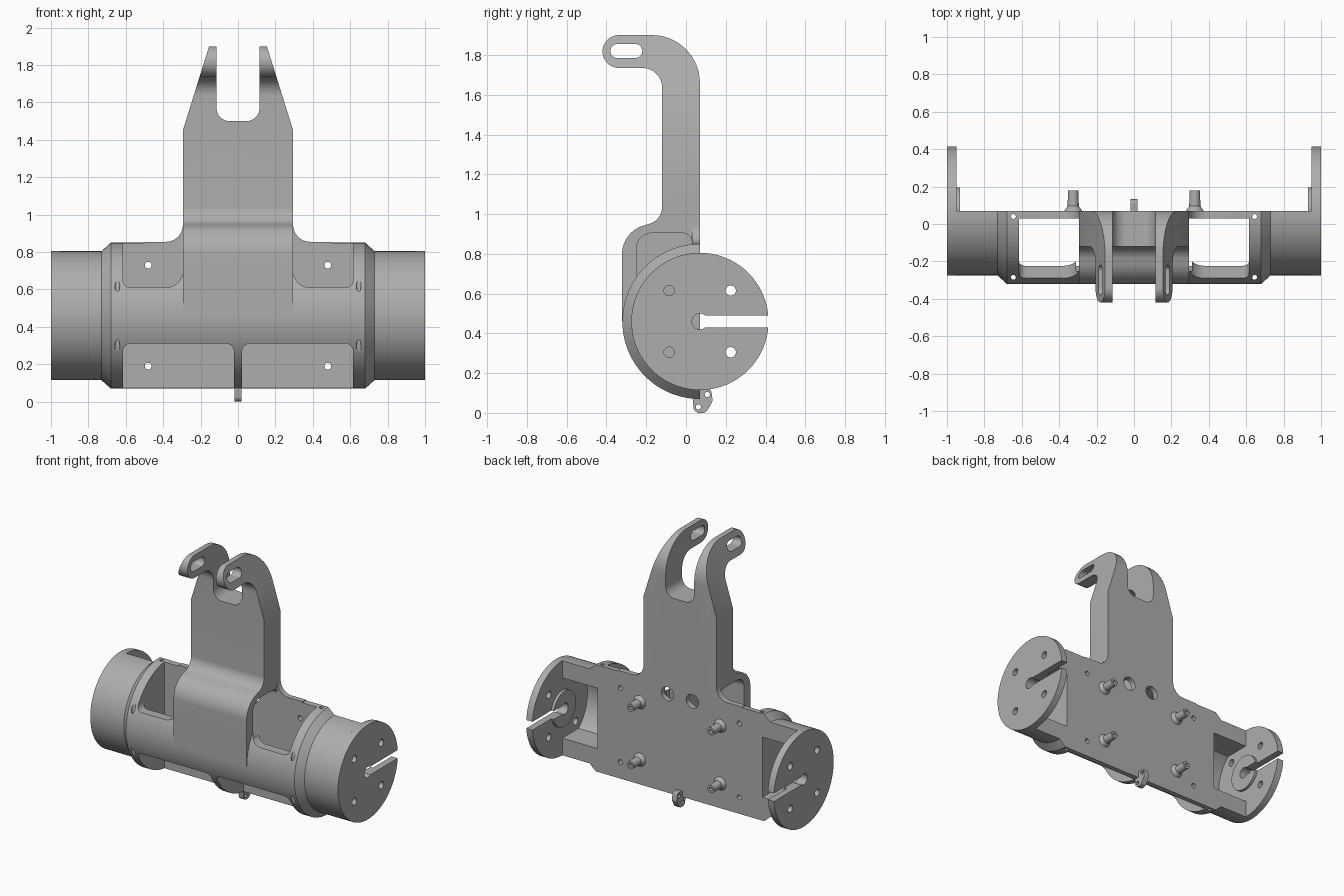
import bpy, bmesh, math
from mathutils import Vector

cube = bpy.data.objects.get("Cube")
if cube:
    bpy.data.objects.remove(cube, do_unlink=True)

CY, CZ = 0.07, 0.46          # tube axis
SHELL, END, WIN = 0.39, 0.345, 0.615
STEM = 0.295                 # half width of the upright

grey = bpy.data.materials.new("grey_metal")
grey.use_nodes = True
grey.diffuse_color = (0.42, 0.42, 0.42, 1)
grey.node_tree.nodes["Principled BSDF"].inputs["Base Color"].default_value = (0.42, 0.42, 0.42, 1)


def rounded(corners, steps=10):
    """Polygon from (a, b) or (a, b, radius) corners."""
    pts, n = [], len(corners)
    for i, c in enumerate(corners):
        p = Vector(c[:2])
        if len(c) == 2:
            pts.append(p)
            continue
        u = (Vector(corners[i - 1][:2]) - p).normalized()
        v = (Vector(corners[(i + 1) % n][:2]) - p).normalized()
        half = u.angle(v) / 2
        centre = p + (u + v).normalized() * c[2] / math.sin(half)
        s = p + u * c[2] / math.tan(half) - centre
        e = p + v * c[2] / math.tan(half) - centre
        for k in range(steps + 1):
            pts.append(centre + s.lerp(e, k / steps).normalized() * c[2])
    return pts


def segment(r, back, zmax=9):
    """Tube cross-section in (y, z), cut flat at y = back and at +-zmax."""
    a0 = math.acos((back - CY) / r)
    pts = []
    for k in range(49):
        a = a0 + (2 * math.pi - 2 * a0) * k / 48
        z = max(-zmax, min(zmax, r * math.sin(a)))
        pts.append((CY + r * math.cos(a), CZ + z))
    return pts


def circle(a, b, r, n=24):
    return [(a + r * math.cos(2 * math.pi * k / n), b + r * math.sin(2 * math.pi * k / n)) for k in range(n)]


def loft(name, axis, sections):
    """Join (position, polygon) sections along an axis into a solid."""
    place = {"x": lambda t, a, b: (t, a, b), "y": lambda t, a, b: (a, t, b), "z": lambda t, a, b: (a, b, t)}[axis]
    bm = bmesh.new()
    rings = [[bm.verts.new(place(t, p[0], p[1])) for p in poly] for t, poly in sections]
    n = len(rings[0])
    for r0, r1 in zip(rings, rings[1:]):
        for i in range(n):
            bm.faces.new((r0[i], r0[(i + 1) % n], r1[(i + 1) % n], r1[i]))
    bm.faces.new(rings[0])
    bm.faces.new(rings[-1])
    bmesh.ops.recalc_face_normals(bm, faces=bm.faces)
    mesh = bpy.data.meshes.new(name)
    bm.to_mesh(mesh)
    bm.free()
    mesh.materials.append(grey)
    ob = bpy.data.objects.new(name, mesh)
    bpy.context.collection.objects.link(ob)
    return ob


def prism(name, axis, poly, lo, hi):
    return loft(name, axis, [(lo, poly), (hi, poly)])


def combine(target, other, op="DIFFERENCE"):
    mod = target.modifiers.new("join", "BOOLEAN")
    mod.operation, mod.solver, mod.object = op, "EXACT", other
    bpy.context.view_layer.objects.active = target
    bpy.ops.object.modifier_apply(modifier=mod.name)
    bpy.data.objects.remove(other, do_unlink=True)


def drill(target, axis, a, b, r, lo, hi):
    combine(target, prism("drill", axis, circle(a, b, r), lo, hi))


def finish(ob):
    bpy.ops.object.select_all(action="DESELECT")
    ob.select_set(True)
    bpy.context.view_layer.objects.active = ob
    bpy.ops.object.shade_smooth_by_angle(angle=math.radians(30))


# Half-round body with stepped ends
steps = [(0.95, END), (0.73, END), (0.68, SHELL)]
body = loft("body", "x", [(-x, segment(r, CY)) for x, r in steps]
            + [(x, segment(r, CY)) for x, r in reversed(steps)])

# Upright with two forward hooks: side profile trimmed by a front outline
side = rounded([(CY, CZ), (CY, 1.9, 0.24), (-0.42, 1.9, 0.082), (-0.42, 1.735, 0.082), (-0.12, 1.735, 0.1),
                (-0.12, 0.97, 0.09), (-0.322, 0.91, 0.15), (-0.322, CZ)])
upright = prism("upright", "x", side, -0.4, 0.4)
half = [(STEM, 0.2), (STEM, 1.45), (0.139, 1.95), (0.115, 1.95), (0.115, 1.5, 0.07)]
outline = rounded(half + [(-c[0],) + c[1:] for c in reversed(half)])
combine(upright, prism("outline", "y", outline, -0.6, 0.3), "INTERSECT")
hook_slot = rounded([(-0.38, 1.785, 0.034), (-0.22, 1.785, 0.034), (-0.22, 1.855, 0.034), (-0.38, 1.855, 0.034)])
combine(upright, prism("hook_slot", "x", hook_slot, -0.5, 0.5))
combine(body, upright, "UNION")

# Filleted shoulder of the back plate
neck = [(0.5, 0.7), (0.5, 0.855), (STEM, 0.855, 0.09), (STEM, 1.1)]
neck = rounded(neck + [(-c[0],) + c[1:] for c in reversed(neck)])
combine(body, prism("neck", "y", neck, 0.03, CY), "UNION")

# Hollow interior
combine(body, prism("tube_cavity", "x", segment(0.33, 0.03), -WIN, WIN))
room = rounded([(-0.25, CZ), (-0.25, 0.905, 0.08), (0.03, 0.905, 0.05), (0.03, CZ)])
combine(body, prism("upright_cavity", "x", room, -0.31, 0.31))

for s in (-1, 1):
    # Front windows above and below
    upper = [(s * STEM, 0.61, 0.09), (s * WIN, 0.61, 0.04), (s * WIN, 0.96), (s * STEM, 0.96)]
    lower = [(s * 0.022, 0.31, 0.04), (s * WIN, 0.31, 0.04), (s * WIN, 0.0), (s * 0.022, 0.0)]
    for w in (upper, lower):
        combine(body, prism("window", "y", rounded(w), -0.6, 0.03))
    # Pocket open to the back at each end
    lo, hi = sorted((s * 0.665, s * 0.97))
    combine(body, prism("pocket", "x", segment(0.29, 0.12, 0.22), lo, hi))
    # Screw holes
    drill(body, "y", s * 0.1, 0.79, 0.05, -0.05, 0.2)
    for z in (0.19, 0.73):
        drill(body, "y", s * 0.48, z, 0.018, -0.02, 0.2)
    for y in (-0.285, 0.04):
        drill(body, "z", s * 0.645, y, 0.013, 0, 1)
finish(body)

# Web in the middle of the cavity
web = prism("centre_web", "x", segment(0.385, 0.05), -0.022, 0.022)
combine(web, prism("web_top", "x", rounded([(-0.28, CZ), (-0.28, 0.92, 0.1), (0.05, 0.92), (0.05, CZ)]),
                   -0.022, 0.022), "UNION")
for s in (-1, 1):
    drill(web, "y", s * 0.1, 0.79, 0.05, -0.05, 0.2)
finish(web)

# End discs with keyhole slot, screw holes and inner boss
for s, label in ((1, "left"), (-1, "right")):
    lo, hi = sorted((s * 0.95, s * 1.0))
    disc = prism(label + "_end_disc", "x", circle(CY, CZ, END, 80), lo, hi)
    lo, hi = sorted((s * 0.93, s * 0.96))
    combine(disc, prism("boss", "x", circle(CY, CZ, 0.13, 40), lo, hi), "UNION")
    lo, hi = sorted((s * 0.9, s * 1.1))
    drill(disc, "x", CY, CZ, 0.04, lo, hi)
    slot = [(CY, CZ - 0.03), (0.5, CZ - 0.03), (0.5, CZ + 0.03), (CY, CZ + 0.03)]
    combine(disc, prism("slot", "x", slot, lo, hi))
    for dy in (-0.155, 0.155):
        for dz in (-0.155, 0.155):
            drill(disc, "x", CY + dy, CZ + dz, 0.026, lo, hi)
    finish(disc)

    # Flared pins on the back plate
    for z, level in ((0.25, "lower"), (0.67, "upper")):
        x = s * 0.325
        pin = loft(f"{label}_{level}_pin", "y", [(0.06, circle(x, z, 0.055)), (0.075, circle(x, z, 0.045)),
                   (0.095, circle(x, z, 0.03)), (0.178, circle(x, z, 0.028))])
        drill(pin, "y", x, z, 0.013, 0.1, 0.3)
        finish(pin)

# Small lug under the body
lug = rounded([(0.03, 0.11), (0.04, 0.0, 0.03), (0.1, 0.0, 0.03), (0.135, 0.06, 0.03), (0.125, 0.12, 0.015)])
tab = prism("bottom_lug", "x", lug, -0.02, 0.02)
drill(tab, "x", 0.062, 0.03, 0.013, -0.1, 0.1)
drill(tab, "x", 0.107, 0.092, 0.013, -0.1, 0.1)
finish(tab)
